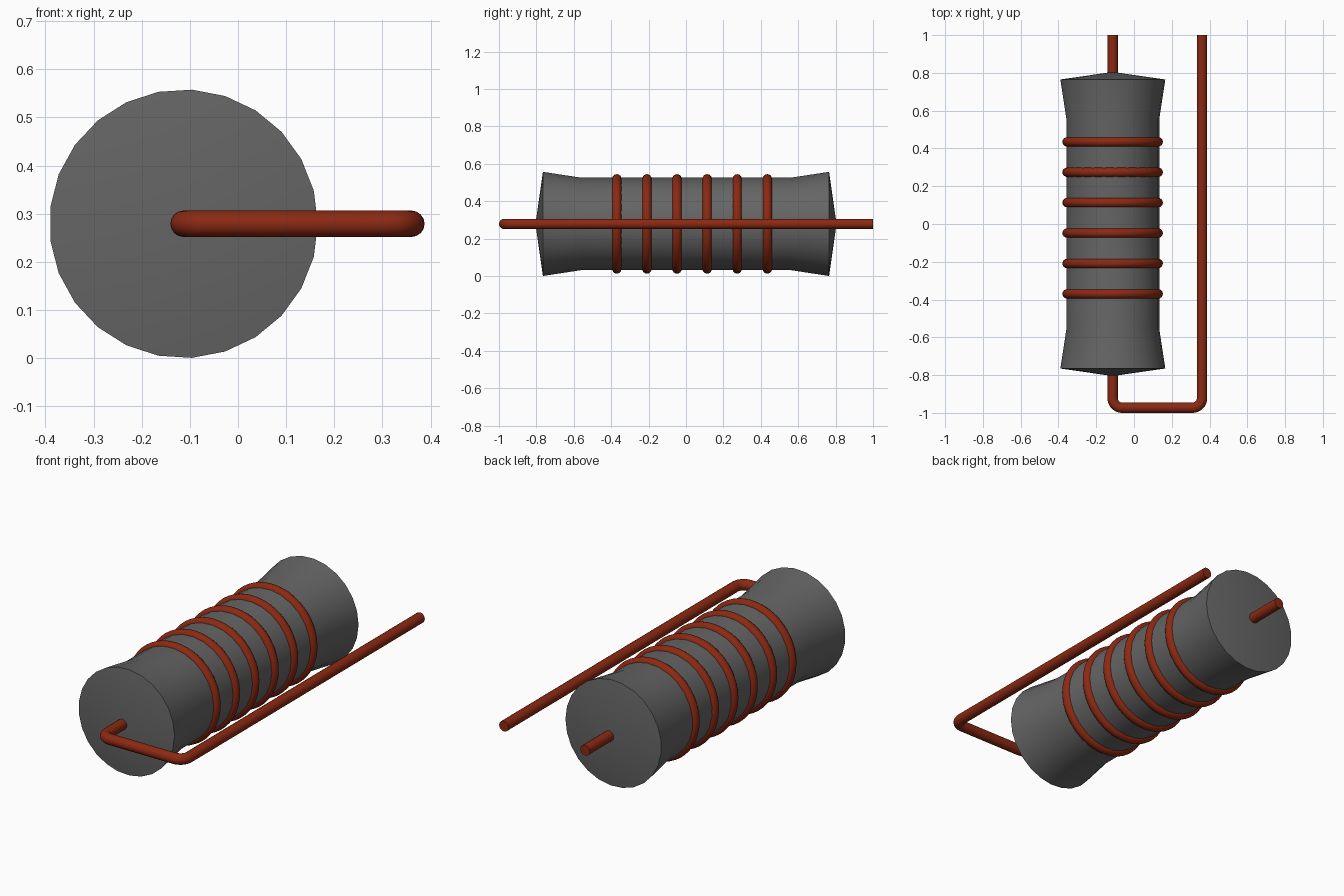
import bpy, bmesh, math
from mathutils import Vector, Matrix

cube = bpy.data.objects.get("Cube")
if cube:
    bpy.data.objects.remove(cube, do_unlink=True)

AXIS_X, AXIS_Z = -0.113, 0.279
WIRE_R = 0.0275


def material(name, rgb):
    m = bpy.data.materials.new(name)
    m.use_nodes = True
    m.diffuse_color = (*rgb, 1)
    m.node_tree.nodes["Principled BSDF"].inputs["Base Color"].default_value = (*rgb, 1)
    return m


grey = material("dark grey", (0.13, 0.13, 0.13))
copper = material("copper red", (0.26, 0.022, 0.006))


def finish(obj, mat, angle):
    obj.data.materials.clear()
    obj.data.materials.append(mat)
    bpy.ops.object.select_all(action='DESELECT')
    obj.select_set(True)
    bpy.context.view_layer.objects.active = obj
    bpy.ops.object.shade_smooth_by_angle(angle=math.radians(angle))


# Core: turned profile (radius, y) with flared ends and shallow cone caps
half = [(0, 0.805), (0.279, 0.765), (0.2475, 0.56)]
profile = half + [(r, -y) for r, y in reversed(half)]
bm = bmesh.new()
verts = [bm.verts.new((r, y, 0)) for r, y in profile]
edges = [bm.edges.new(pair) for pair in zip(verts, verts[1:])]
bmesh.ops.spin(bm, geom=verts + edges, cent=(0, 0, 0), axis=(0, 1, 0),
               angle=math.tau, steps=25)
bmesh.ops.remove_doubles(bm, verts=bm.verts, dist=0.0001)
bmesh.ops.recalc_face_normals(bm, faces=bm.faces)
mesh = bpy.data.meshes.new("core")
bm.to_mesh(mesh)
bm.free()
core = bpy.data.objects.new("core", mesh)
core.location = (AXIS_X, 0, AXIS_Z)
bpy.context.collection.objects.link(core)
finish(core, grey, 30)

# Evenly spaced coil rings
for i in range(6):
    bpy.ops.mesh.primitive_torus_add(
        major_radius=0.241, minor_radius=0.025, major_segments=48, minor_segments=16,
        location=(AXIS_X, -0.37 + 0.161 * i, AXIS_Z), rotation=(math.pi / 2, 0, 0))
    ring = bpy.context.object
    ring.name = f"coil_ring_{i + 1}"
    finish(ring, copper, 60)


# Lead wire: swept tube through the core, with two rounded bends
def arc(cx, cy, r, start, end, steps=8):
    for k in range(steps + 1):
        a = math.radians(start + (end - start) * k / steps)
        yield Vector((cx + r * math.cos(a), cy + r * math.sin(a), AXIS_Z))


FAR_X, FRONT_Y, BEND = 0.36, -1 + WIRE_R, 0.05
path = [Vector((AXIS_X, 1, AXIS_Z))]
path += arc(AXIS_X + BEND, FRONT_Y + BEND, BEND, 180, 270)
path += arc(FAR_X - BEND, FRONT_Y + BEND, BEND, 270, 360)
path.append(Vector((FAR_X, 1, AXIS_Z)))

SIDES = 16
bm = bmesh.new()
loops = []
for i, p in enumerate(path):
    # Cross-section is square to the averaged direction of travel
    before = (p - path[i - 1]).normalized() if i else Vector()
    after = (path[i + 1] - p).normalized() if i + 1 < len(path) else Vector()
    side = (before + after).normalized().cross(Vector((0, 0, 1)))
    loop = []
    for k in range(SIDES):
        a = math.tau * k / SIDES
        loop.append(bm.verts.new(p + WIRE_R * (side * math.cos(a)
                                               + Vector((0, 0, math.sin(a))))))
    loops.append(loop)
for a, b in zip(loops, loops[1:]):
    for k in range(SIDES):
        n = (k + 1) % SIDES
        bm.faces.new((a[k], a[n], b[n], b[k]))
bm.faces.new(loops[0])
bm.faces.new(loops[-1])
bmesh.ops.recalc_face_normals(bm, faces=bm.faces)
mesh = bpy.data.meshes.new("lead_wire")
bm.to_mesh(mesh)
bm.free()
wire = bpy.data.objects.new("lead_wire", mesh)
bpy.context.collection.objects.link(wire)
finish(wire, copper, 40)
